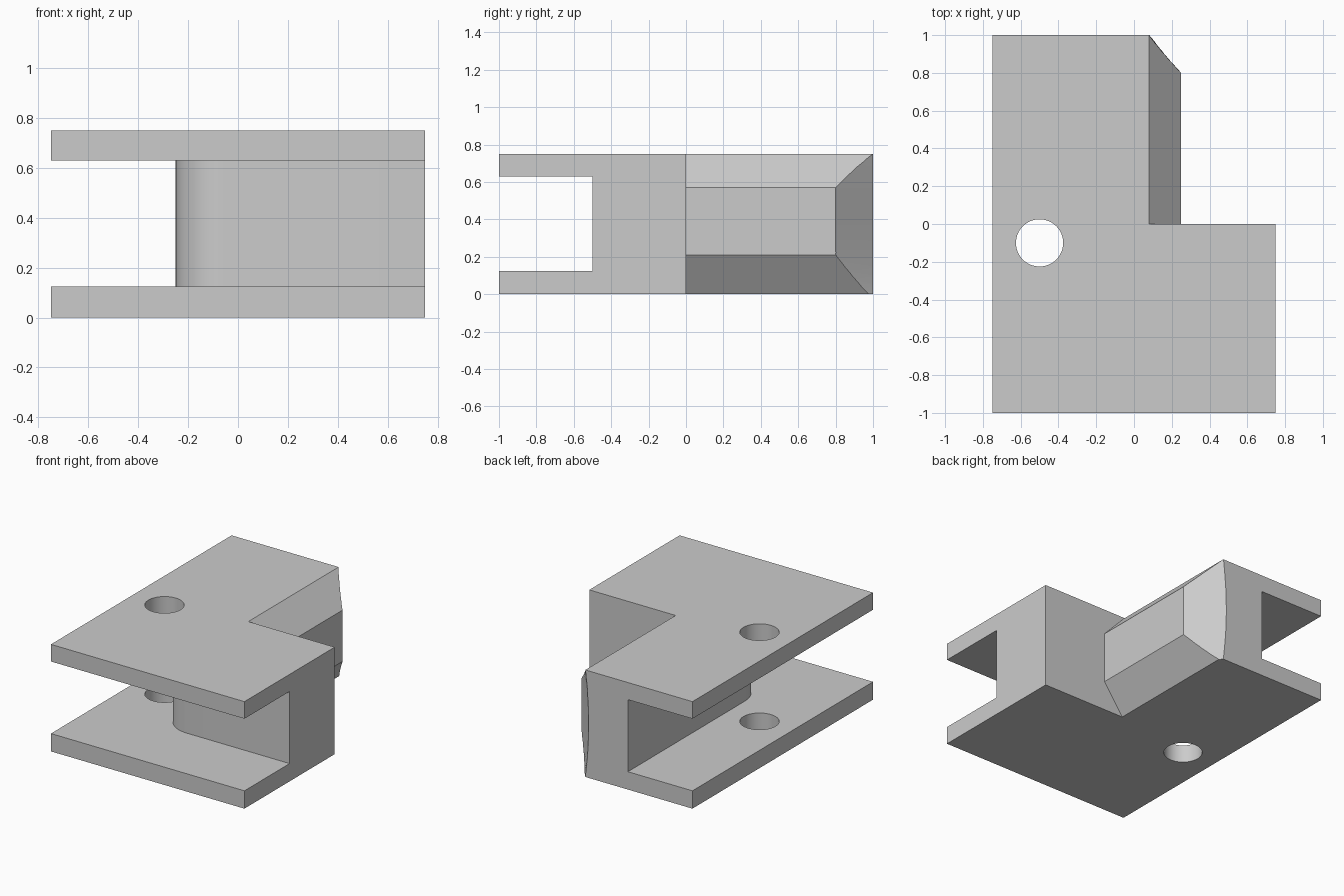
import bpy, bmesh
from math import sin, cos, pi, radians

default = bpy.data.objects.get("Cube")
if default:
    bpy.data.objects.remove(default, do_unlink=True)

grey = bpy.data.materials.new("light grey")
grey.use_nodes = True
colour = (0.6, 0.6, 0.6, 1)
grey.diffuse_color = colour
grey.node_tree.nodes["Principled BSDF"].inputs["Base Color"].default_value = colour


def loft(name, rings):
    """Closed solid skinned through a list of matching rings of points."""
    bm = bmesh.new()
    loops = [[bm.verts.new(p) for p in ring] for ring in rings]
    for a, b in zip(loops, loops[1:]):
        for i in range(len(a)):
            j = (i + 1) % len(a)
            bm.faces.new((a[i], a[j], b[j], b[i]))
    bm.faces.new(loops[0])
    bm.faces.new(loops[-1])
    bmesh.ops.recalc_face_normals(bm, faces=bm.faces)
    mesh = bpy.data.meshes.new(name)
    bm.to_mesh(mesh)
    bm.free()
    mesh.materials.append(grey)
    obj = bpy.data.objects.new(name, mesh)
    bpy.context.collection.objects.link(obj)
    return obj


def slab(name, outline, z0, z1):
    return loft(name, [[(x, y, z) for x, y in outline] for z in (z0, z1)])


def combine(target, tool, operation):
    """Apply a boolean and discard the tool."""
    bpy.context.view_layer.objects.active = target
    mod = target.modifiers.new(operation, "BOOLEAN")
    mod.operation = operation
    mod.solver = "EXACT"
    mod.object = tool
    bpy.ops.object.modifier_apply(modifier=mod.name)
    bpy.data.objects.remove(tool, do_unlink=True)


HEIGHT = 0.75

# L-shaped block
body = slab("bracket_body", [(-0.75, -1), (0.75, -1), (0.75, 0), (0, 0),
                             (0, 1), (-0.75, 1)], 0, HEIGHT)

# Chamfered rib along the side of the arm
profile = [(-0.1, 0), (0.1, 0), (0.25, 0.21), (0.25, 0.57),
           (0.08, HEIGHT), (-0.1, HEIGHT)]
rib = loft("side_rib", [[(x, y, z) for x, z in profile] for y in (-0.1, 1)])
combine(body, rib, "UNION")

# Slanted, slightly hollow end of the rib
rows = []
for i in range(19):
    z = -0.05 + i * 0.85 / 18
    t = (z - HEIGHT / 2) / (HEIGHT / 2)
    px = 0.08 - 0.025 * (1 - t * t)
    dx, dy = 0.25 - px, -0.2
    rows.append([(px - 0.3 * dx, 1 - 0.3 * dy, z),
                 (px + 1.3 * dx, 1 + 1.3 * dy, z), (0.6, 1.2, z)])
combine(body, loft("end_cutter", rows), "DIFFERENCE")

# Open slot between the two plates, wrapping round a rounded web corner
R = 0.2
corner = [(-0.25 + R - R * sin(a), -0.5 + R - R * cos(a))
          for a in (i * pi / 32 for i in range(17))]
slot = [(-1, -1.2), (1, -1.2), (1, -0.5)] + corner + [(-0.25, 1.2), (-1, 1.2)]
combine(body, slab("slot_cutter", slot, 0.125, 0.63), "DIFFERENCE")

# Pin hole through both plates
circle = [(-0.5 + 0.125 * cos(a), -0.1 + 0.125 * sin(a))
          for a in (i * pi / 32 for i in range(64))]
combine(body, slab("hole_cutter", circle, -0.1, 0.9), "DIFFERENCE")

# Smooth the curved walls, keep the machined edges sharp
bpy.ops.object.select_all(action="DESELECT")
body.select_set(True)
bpy.context.view_layer.objects.active = body
bpy.ops.object.shade_smooth_by_angle(angle=radians(20))
